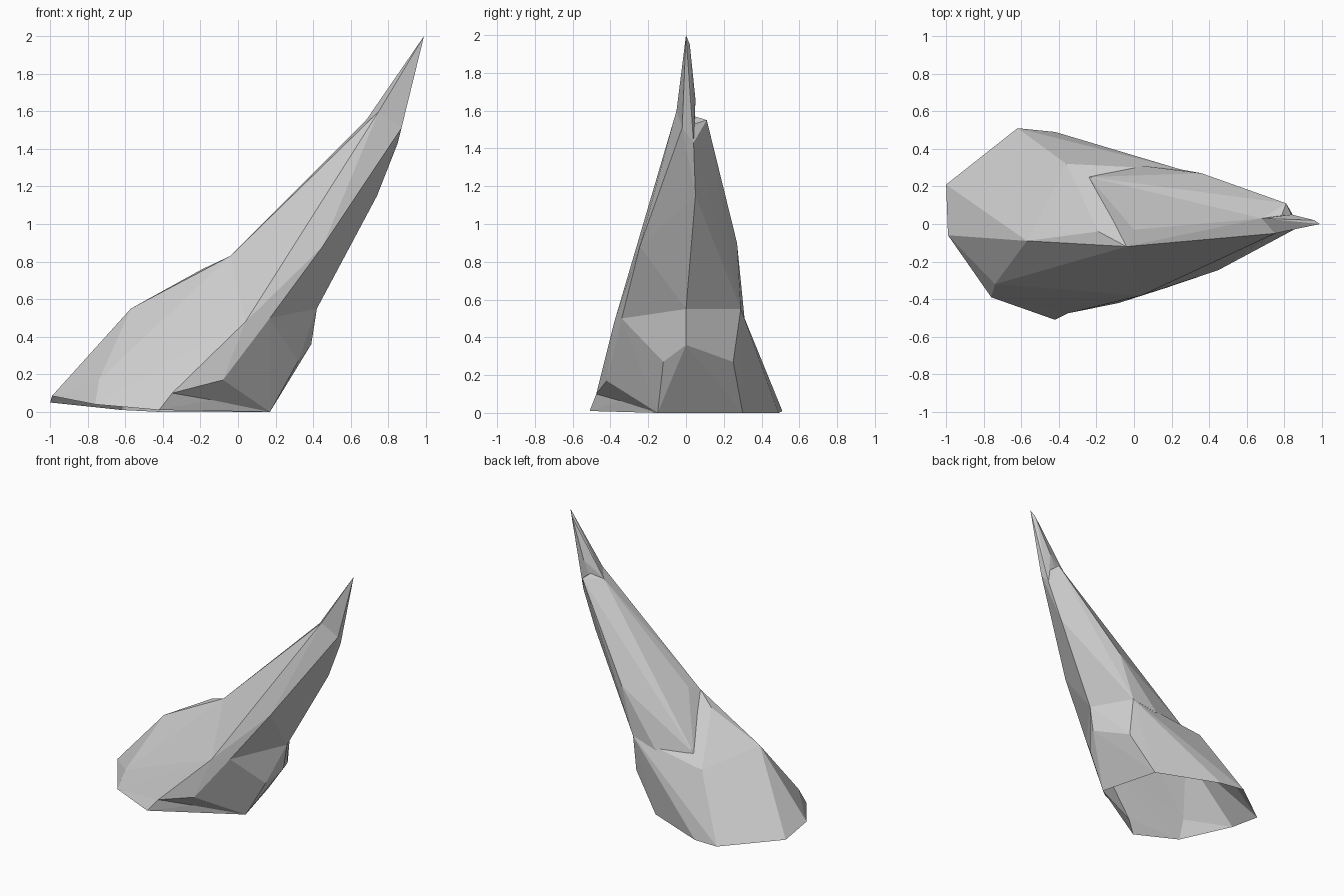
import bpy
import bmesh

cube = bpy.data.objects.get("Cube")
if cube:
    bpy.data.objects.remove(cube)

stone = bpy.data.materials.new("grey_stone")
stone.use_nodes = True
grey = (0.6, 0.6, 0.6, 1)
stone.diffuse_color = grey
stone.node_tree.nodes["Principled BSDF"].inputs["Base Color"].default_value = grey


def chiselled_rock(name, corners):
    """Wrap flat stone facets tightly around a few corner points."""
    bm = bmesh.new()
    for corner in corners:
        bm.verts.new(corner)
    hull = bmesh.ops.convex_hull(bm, input=bm.verts)
    loose = {v for v in hull["geom_interior"] + hull["geom_unused"]
             if isinstance(v, bmesh.types.BMVert)}
    bmesh.ops.delete(bm, geom=list(loose), context="VERTS")
    bmesh.ops.recalc_face_normals(bm, faces=bm.faces)
    mesh = bpy.data.meshes.new(name)
    bm.to_mesh(mesh)
    bm.free()
    mesh.materials.append(stone)
    rock = bpy.data.objects.new(name, mesh)
    bpy.context.collection.objects.link(rock)
    return rock


# Corners shared by neighbouring parts
brow = (-.04, -.12, .83)
shoulder = [(.04, -.38, .48), (.17, -.34, .5), (.42, 0, .55), (.25, .29, .55)]
neck = [(.87, -.02, 1.51), (.85, .04, 1.43), (.75, -.05, 1.6), (.68, .03, 1.55)]
lip = (-.35, -.475, .1)
hollow = (-.11, -.33, .07)
heel = (.17, -.15, 0)
west_foot = (-.76, -.39, .04)

# Broad foot of the rock
west_end = [(-1, .21, .05), (-.99, -.06, .085), (-.96, .08, .1),
            (-.57, -.09, .55), (-.74, -.32, .17), west_foot]
front_foot = [lip, hollow, heel, (-.08, -.42, .17)]
back_foot = [(-.62, .51, .01), (-.42, .49, 0), (-.25, .41, .2), (-.12, .35, .375),
             (-.36, .32, .46), (-.6, .3, .28), (.05, .3, 0)]
east_end = [(.39, 0, .36), (.32, -.12, .27), (.25, .25, .27)]
ridge = [(-.19, -.04, .76), brow]
base = chiselled_rock("leaning_rock", west_end + front_foot + back_foot
                      + east_end + ridge + shoulder)

# Low toe below the front undercut
toe = chiselled_rock("toe", [(-.42, -.51, .01), lip, hollow, heel, west_foot])

# Leaning shaft with its overhanging underside and rear ledge
ledge = [(0, -.03, .87), (-.24, .25, .53), (.04, .31, .5), (.36, .27, .9)]
underside = [(.45, -.245, .88), (.5, -.06, .79), (.45, .15, .76), (.74, .05, 1.15)]
spire = chiselled_rock("spire", [brow, (.81, .11, 1.55)] + shoulder + ledge
                       + underside + neck)

# Sharp point, rooted inside the shaft
tip = chiselled_rock("tip", neck + [(.7, .04, 1.35), (.84, .05, 1.66),
                                    (.96, .02, 1.95), (.99, 0, 2)])

# Fuse the parts into a single shell
for part in (spire, tip, toe):
    fuse = base.modifiers.new("fuse_" + part.name, "BOOLEAN")
    fuse.operation = "UNION"
    fuse.solver = "EXACT"
    fuse.object = part
fused = base.evaluated_get(bpy.context.evaluated_depsgraph_get())
shell = bpy.data.meshes.new_from_object(fused)
base.modifiers.clear()
base.data = shell
for part in (spire, tip, toe):
    bpy.data.objects.remove(part)

# Leave the underside open
bm = bmesh.new()
bm.from_mesh(shell)
floor = [f for f in bm.faces
         if f.normal.z < -.6 and f.calc_center_median().z < .08]
bmesh.ops.delete(bm, geom=floor, context="FACES")
bm.to_mesh(shell)
bm.free()
